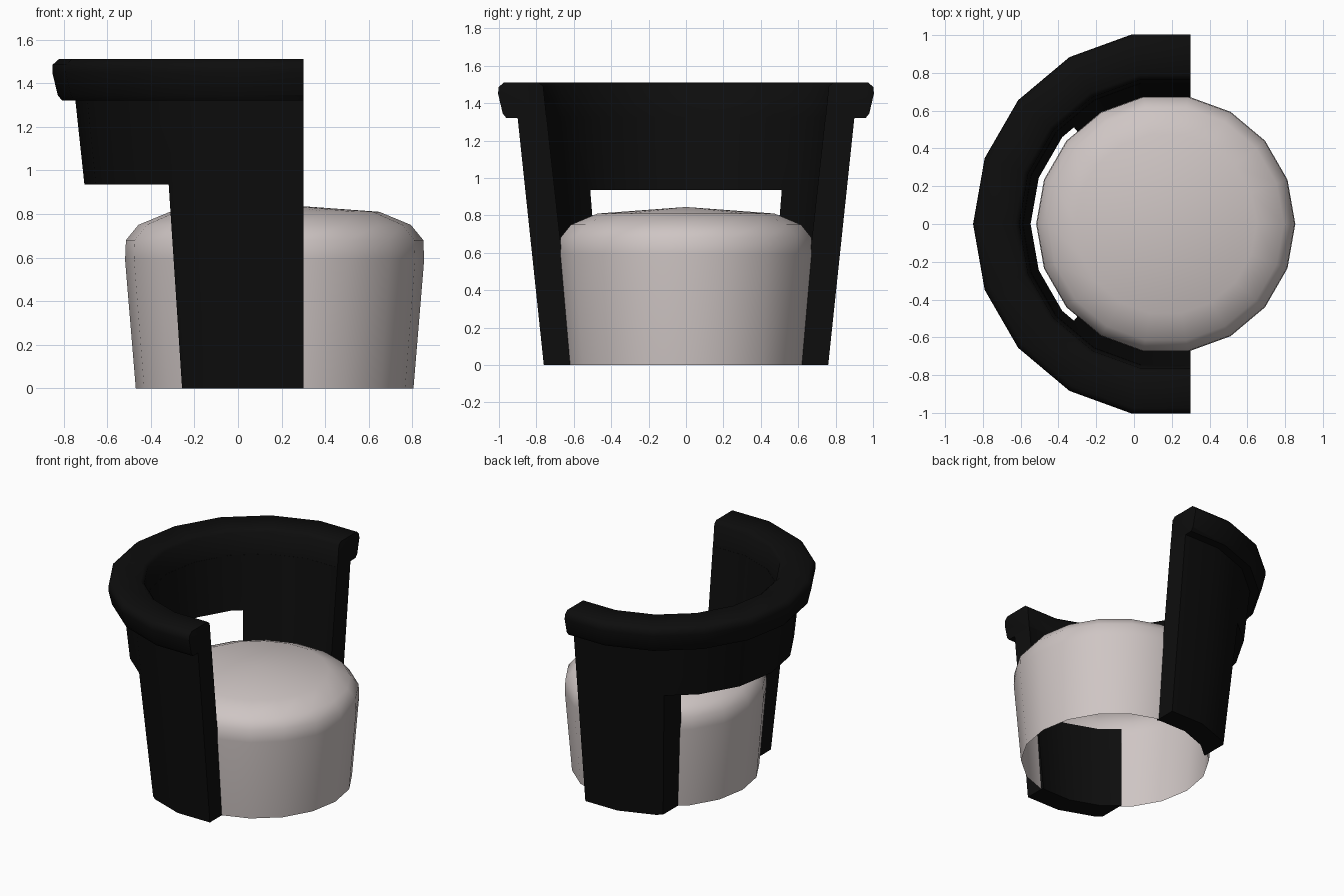
import bpy, bmesh, math
from mathutils import Vector

if "Cube" in bpy.data.objects:
    bpy.data.objects.remove(bpy.data.objects["Cube"], do_unlink=True)

SIDES = 18
CENTRE = Vector((0.168, 0, 0))   # shared axis of seat and backrest
FRONT_X = 0.30                   # open end of the backrest


def make_material(name, rgb):
    mat = bpy.data.materials.new(name)
    mat.use_nodes = True
    colour = (*rgb, 1)
    mat.diffuse_color = colour
    mat.node_tree.nodes["Principled BSDF"].inputs["Base Color"].default_value = colour
    return mat


def revolve(bm, profile, closed):
    """Turn a (radius, height) profile around the shared axis."""
    verts = [bm.verts.new((r, 0, z)) for r, z in profile]
    edges = [bm.edges.new(pair) for pair in zip(verts, verts[1:])]
    if closed:
        edges.append(bm.edges.new((verts[-1], verts[0])))
    bmesh.ops.spin(bm, geom=verts + edges, cent=(0, 0, 0), axis=(0, 0, 1),
                   angle=math.tau, steps=SIDES)
    bmesh.ops.remove_doubles(bm, verts=bm.verts, dist=0.0005)
    bmesh.ops.translate(bm, verts=bm.verts, vec=CENTRE)


def trim_front(bm):
    """Cut the ring at the open end and cap the two ends."""
    bmesh.ops.bisect_plane(bm, geom=bm.verts[:] + bm.edges[:] + bm.faces[:],
                           plane_co=(FRONT_X, 0, 0), plane_no=(1, 0, 0), clear_outer=True)
    rim = [e for e in bm.edges if e.is_boundary]
    bmesh.ops.holes_fill(bm, edges=rim, sides=0)


def finish(bm, name, mat):
    bmesh.ops.recalc_face_normals(bm, faces=bm.faces)
    mesh = bpy.data.meshes.new(name)
    bm.to_mesh(mesh)
    bm.free()
    mesh.materials.append(mat)
    obj = bpy.data.objects.new(name, mesh)
    bpy.context.collection.objects.link(obj)
    return obj


def activate(obj):
    bpy.ops.object.select_all(action='DESELECT')
    obj.select_set(True)
    bpy.context.view_layer.objects.active = obj


def smooth(obj, degrees):
    activate(obj)
    bpy.ops.object.shade_smooth_by_angle(angle=math.radians(degrees))


black = make_material("black upholstery", (0.004, 0.004, 0.004))
cream = make_material("warm pale fabric", (0.62, 0.56, 0.55))

# Seat drum: open underneath, softly domed on top
bm = bmesh.new()
revolve(bm, [(0.637, 0), (0.686, 0.59), (0.682, 0.68), (0.625, 0.75),
             (0.48, 0.81), (0, 0.845)], closed=False)
seat = finish(bm, "seat", cream)
smooth(seat, 60)

# Flared backrest wall
bm = bmesh.new()
revolve(bm, [(0.772, 0), (0.915, 1.33), (0.757, 1.33), (0.617, 0)], closed=True)
trim_front(bm)
wall = finish(bm, "backrest_wall", black)

# Opening under the back, leaving a leg on each side
bm = bmesh.new()
bmesh.ops.create_cube(bm, size=1)
for v in bm.verts:
    top = v.co.z > 0
    v.co.z = 0.935 if top else -0.1
    v.co.y *= 2.4
    v.co.x = -1.2 if v.co.x < 0 else (-0.318 if top else -0.25)
cutter = finish(bm, "opening_cutter", black)
cutter.hide_render = True
cut = wall.modifiers.new("opening", 'BOOLEAN')
cut.operation = 'DIFFERENCE'
cut.solver = 'EXACT'
cut.object = cutter
activate(wall)
bpy.ops.object.modifier_apply(modifier=cut.name)
bpy.data.objects.remove(cutter, do_unlink=True)
smooth(wall, 30)

# Padded rim along the top, rounded at its two ends
bm = bmesh.new()
revolve(bm, [(0.757, 1.32), (0.975, 1.32), (0.995, 1.345), (1.02, 1.45), (1.018, 1.485),
             (0.99, 1.51), (0.80, 1.51), (0.775, 1.49)], closed=True)
trim_front(bm)
ends = [e for e in bm.edges
        if all(abs(v.co.x - FRONT_X) < 0.001 and v.co.z > 1.33 for v in e.verts)]
bmesh.ops.bevel(bm, geom=ends, offset=0.022, segments=2, profile=0.5,
                affect='EDGES', clamp_overlap=True)
rim = finish(bm, "padded_rim", black)
smooth(rim, 50)
